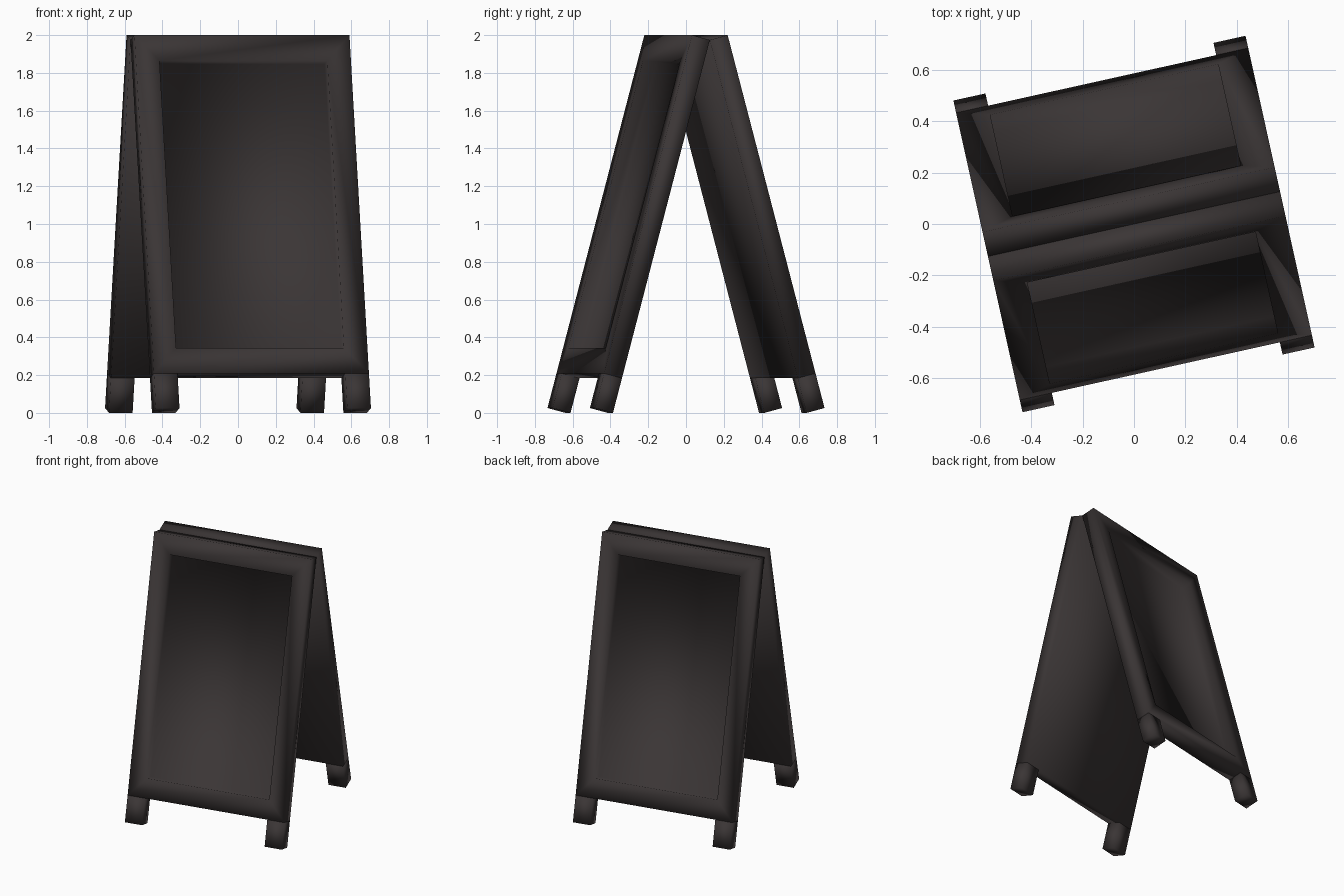
import bpy, bmesh, math
from mathutils import Matrix, Vector

if "Cube" in bpy.data.objects:
    bpy.data.objects.remove(bpy.data.objects["Cube"])

HALF_W, THICK = 0.583, 0.10      # board half width and thickness
LENGTH, BOARD = 2.043, 1.853     # slanted length with feet, without feet
SIDE, RAIL, DEPTH = 0.128, 0.14, 0.07   # frame borders and recess depth
TILT, TURN = math.radians(14.9), math.radians(12.5)
TOP_Z = LENGTH * math.cos(TILT)

mat = bpy.data.materials.new("dark charcoal brown")
mat.diffuse_color = (0.043, 0.036, 0.036, 1)
mat.use_nodes = True
mat.node_tree.nodes["Principled BSDF"].inputs["Base Color"].default_value = mat.diffuse_color


def box(bm, lo, hi):
    lo, hi = Vector(lo), Vector(hi)
    m = Matrix.Translation((lo + hi) / 2) @ Matrix.Diagonal((*(hi - lo), 1))
    bmesh.ops.create_cube(bm, size=1, matrix=m)


def finish(bm, name, placement):
    bmesh.ops.recalc_face_normals(bm, faces=bm.faces)
    for f in bm.faces:
        f.smooth = True
    me = bpy.data.meshes.new(name)
    bm.to_mesh(me)
    bm.free()
    me.materials.append(mat)
    ob = bpy.data.objects.new(name, me)
    ob.matrix_world = placement
    bpy.context.collection.objects.link(ob)


for side, spin in (("front", 0), ("back", math.pi)):
    # hinge line at the inner top edge, leaning outwards
    place = (Matrix.Rotation(TURN + spin, 4, 'Z') @ Matrix.Translation((0, 0, TOP_Z))
             @ Matrix.Rotation(-TILT, 4, 'X'))

    # framed board with a recessed writing surface
    bm = bmesh.new()
    box(bm, (-HALF_W, -THICK, -BOARD), (HALF_W, 0, 0))
    bm.normal_update()
    face = min(bm.faces, key=lambda f: f.normal.y)
    bmesh.ops.inset_region(bm, faces=[face], thickness=0.1)
    for v in face.verts:
        v.co.x = math.copysign(HALF_W - SIDE, v.co.x)
        v.co.z = -RAIL if v.co.z > -BOARD / 2 else -BOARD + RAIL
    new = bmesh.ops.extrude_discrete_faces(bm, faces=[face])["faces"]
    for v in new[0].verts:
        v.co.y += DEPTH
    finish(bm, side + "_board", place)

    # feet
    for name, s in (("left", -1), ("right", 1)):
        bm = bmesh.new()
        xs = sorted((s * HALF_W, s * (HALF_W - SIDE)))
        box(bm, (xs[0], -THICK, -LENGTH), (xs[1], 0, -BOARD))
        finish(bm, f"{side}_{name}_foot", place)
